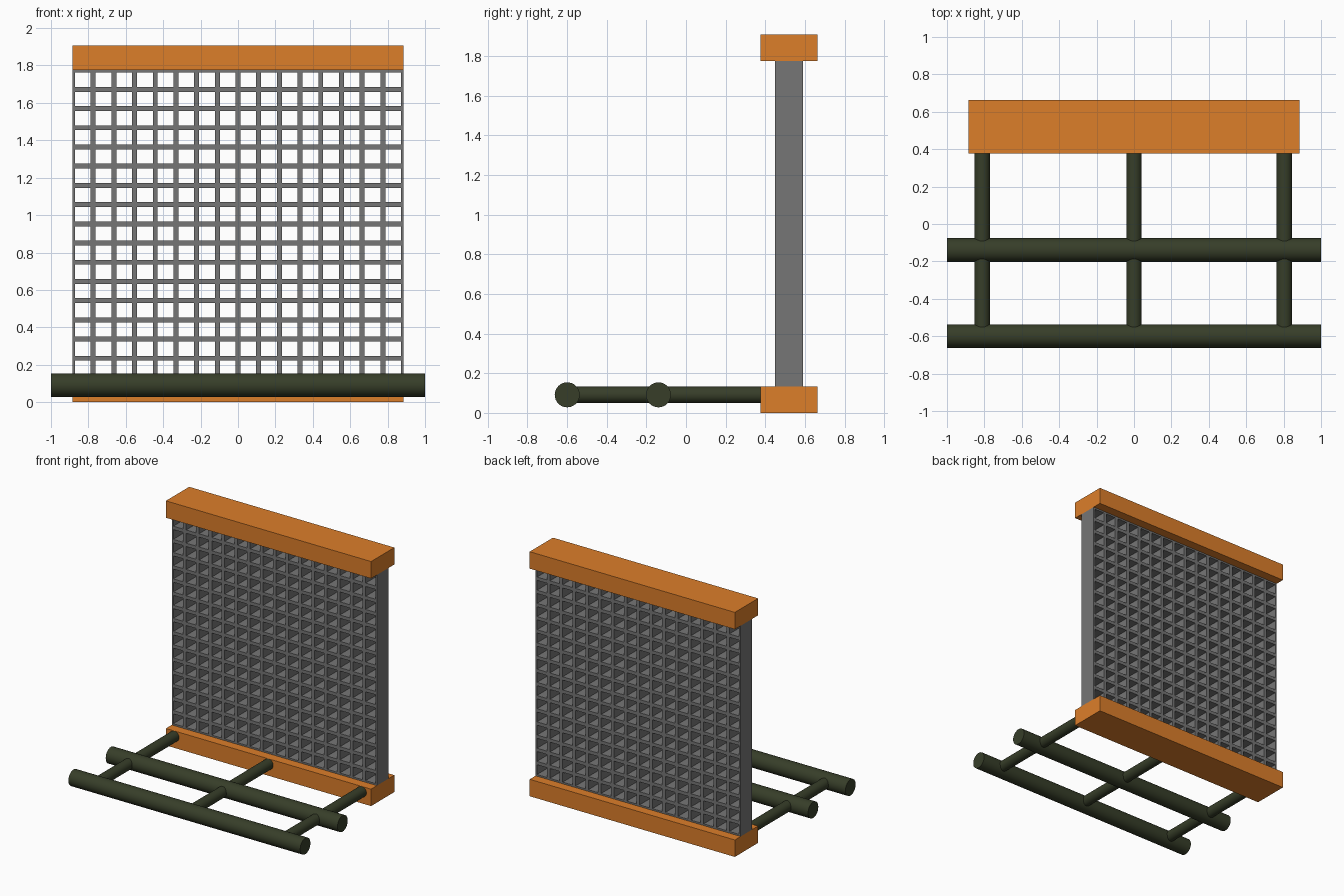
import bpy, bmesh
from math import pi
from mathutils import Matrix, Vector

if "Cube" in bpy.data.objects:
    bpy.data.objects.remove(bpy.data.objects["Cube"])


def material(name, color):
    m = bpy.data.materials.new(name)
    m.diffuse_color = (*color, 1)
    m.use_nodes = True
    m.node_tree.nodes["Principled BSDF"].inputs["Base Color"].default_value = m.diffuse_color
    return m


ORANGE = material("orange_paint", (0.72, 0.21, 0.023))
GREEN = material("dark_green_paint", (0.038, 0.048, 0.022))
STEEL = material("grey_metal", (0.18, 0.18, 0.18))


def make(name, bm, mat):
    mesh = bpy.data.meshes.new(name)
    bm.to_mesh(mesh)
    bm.free()
    ob = bpy.data.objects.new(name, mesh)
    bpy.context.collection.objects.link(ob)
    mesh.materials.append(mat)
    return ob


def box(name, lo, hi, mat):
    lo, hi = Vector(lo), Vector(hi)
    bm = bmesh.new()
    bmesh.ops.create_cube(bm, size=1, matrix=Matrix.Translation((lo + hi) / 2)
                          @ Matrix.Diagonal((*(hi - lo), 1)))
    return make(name, bm, mat)


def tube(name, a, b, radius):
    a, b = Vector(a), Vector(b)
    rot = (b - a).to_track_quat('Z', 'Y').to_matrix().to_4x4()
    bm = bmesh.new()
    bmesh.ops.create_cone(bm, cap_ends=True, segments=32, radius1=radius, radius2=radius,
                          depth=(b - a).length, matrix=Matrix.Translation((a + b) / 2) @ rot)
    for f in bm.faces:
        f.smooth = len(f.verts) == 4
    for e in bm.edges:
        e.smooth = all(len(f.verts) == 4 for f in e.link_faces)
    return make(name, bm, GREEN)


W = 0.885               # half width of wall
Z0, Z1, TOP = 0.132, 1.775, 1.907

# Orange bottom and top beams
box("bottom_beam", (-W, 0.376, 0), (W, 0.662, Z0), ORANGE)
box("top_beam", (-W, 0.376, Z1), (W, 0.662, TOP), ORANGE)

# Lattice panel: 16 x 16 square through-holes
bm = bmesh.new()
bmesh.ops.create_grid(bm, x_segments=16, y_segments=16, size=1,
                      matrix=Matrix.Translation((0, 0.519, (Z0 + Z1) / 2))
                      @ Matrix.Rotation(pi / 2, 4, 'X')
                      @ Matrix.Diagonal((W, (Z1 - Z0) / 2, 1, 1)))
cells = bm.faces[:]
bmesh.ops.inset_individual(bm, faces=cells, thickness=0.0185)
bmesh.ops.delete(bm, geom=cells, context='FACES')
panel = make("lattice_panel", bm, STEEL)
solid = panel.modifiers.new("thickness", 'SOLIDIFY')
solid.thickness = 0.142
solid.offset = 0

# Long cross tubes of the base frame
TZ = 0.091
for label, y in (("front", -0.599), ("middle", -0.139)):
    tube(f"{label}_cross_tube", (-1, y, TZ), (1, y, TZ), 0.063)

# Thin connecting tubes running back into the bottom beam
for label, x in (("left", -0.812), ("center", 0), ("right", 0.804)):
    tube(f"{label}_connecting_tube", (x, -0.599, TZ), (x, 0.42, TZ), 0.041)
